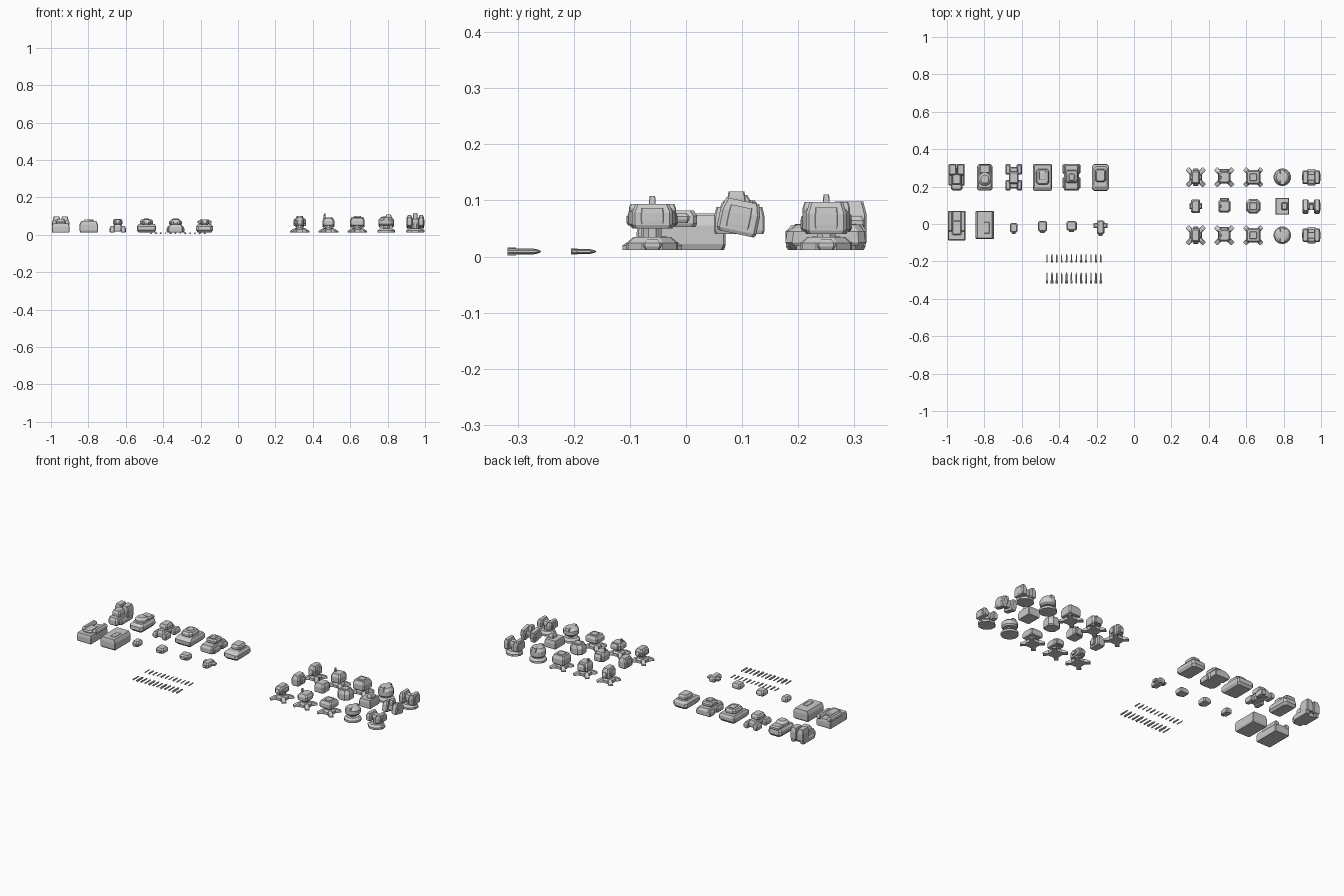
import bpy, math
from mathutils import Matrix

def mesh_from_rings(name, rings, mat):
    n = len(rings[0])
    verts = [v for r in rings for v in r]
    faces = [tuple(range(n))[::-1], tuple(range(len(verts) - n, len(verts)))]
    for k in range(len(rings) - 1):
        for i in range(n):
            j = (i + 1) % n
            faces.append((k*n + i, k*n + j, k*n + n + j, k*n + n + i))
    me = bpy.data.meshes.new(name)
    me.from_pydata(verts, [], faces)
    ob = bpy.data.objects.new(name, me)
    bpy.context.collection.objects.link(ob)
    ob.matrix_world = mat
    return ob

def stack(name, x, y, secs, rx=0, rz=0, z=0):
    """Loft of chamfered rectangles: (z, half width, y0, y1, chamfer)."""
    rings = []
    for h, w, a, b, c in secs:
        rings.append([(w, a+c, h), (w, b-c, h), (w-c, b, h), (c-w, b, h),
                      (-w, b-c, h), (-w, a+c, h), (c-w, a, h), (w-c, a, h)])
    m = Matrix.Translation((x, y, z)) @ Matrix.Rotation(rz, 4, 'Z') @ Matrix.Rotation(rx, 4, 'X')
    return mesh_from_rings(name, rings, m)

def box(name, x, y, w, a, b, z0, z1, c=.003, t=.006, **kw):
    """Chamfered block with a tapered top."""
    zm = z0 + (z1 - z0) * .65
    return stack(name, x, y, [(z0, w-t/2, a+t/2, b-t/2, c), (z0+.006, w, a, b, c),
                              (zm, w, a, b, c), (z1, w-t, a+t, b-t, c)], **kw)

def drum(name, x, y, prof, sides=8):
    rings = [[(r*math.cos(math.tau*(i+.5)/sides), r*math.sin(math.tau*(i+.5)/sides), h)
              for i in range(sides)] for h, r in prof]
    return mesh_from_rings(name, rings, Matrix.Translation((x, y, 0)))

VX = [-.948, -.798, -.643, -.489, -.334, -.179]
Y = .25

# vehicle 1: twin rear lumps, tapered nose
x = VX[0]
box("hull_1", x, Y, .03, -.07, .05, .012, .055, .008)
for s in (-1, 1):
    box("rear_pod_1", x + s*.022, Y, .021, .01, .072, .03, .098, .004)
    box("track_1", x + s*.03, Y, .013, -.045, .065, .012, .045, .004)
box("cab_1", x, Y, .025, -.04, .02, .05, .085, .005)

# vehicle 2: rounded turret on a tapered hull
x = VX[1]
stack("hull_2", x, Y, [(.012, .032, -.06, .06, .01), (.025, .042, -.072, .07, .012),
                       (.045, .042, -.07, .068, .012), (.058, .033, -.055, .06, .01)])
drum("turret_2", x, Y-.01, [(.05, .036), (.07, .036), (.083, .022)], 12)
box("rear_deck_2", x, Y, .03, .02, .068, .05, .072)

# vehicle 3: narrow body with four corner pods
x = VX[2]
box("hull_3", x, Y, .024, -.06, .055, .018, .058, .006)
for s in (-1, 1):
    for a, b in ((-.07, -.015), (.015, .07)):
        box("track_pod_3", x + s*.03, Y, .014, a, b, .012, .046, .004)
box("turret_3", x, Y, .026, -.035, .03, .055, .084, .006)

# vehicle 4: broad tank
x = VX[3]
stack("hull_4", x, Y, [(.012, .042, -.06, .062, .006), (.025, .051, -.073, .072, .006),
                       (.045, .051, -.073, .072, .006), (.057, .044, -.055, .065, .006)])
box("turret_4", x, Y, .035, -.04, .045, .055, .082, .012)
box("hatch_4", x, Y, .018, -.015, .03, .08, .087)

# vehicle 5: notched tank
x = VX[4]
box("hull_5", x, Y, .04, -.072, .07, .012, .055, .006, .008)
for s in (-1, 1):
    for a, b in ((-.06, .0), (.018, .07)):
        box("fender_5", x + s*.036, Y, .011, a, b, .012, .046, .004)
box("turret_5", x, Y, .034, -.03, .04, .054, .078, .009)
box("hatch_5", x, Y, .018, -.02, .02, .075, .088)

# vehicle 6: wedge-backed tank
x = VX[5]
stack("hull_6", x, Y, [(.012, .036, -.06, .06, .01), (.025, .045, -.073, .07, .012),
                       (.045, .045, -.07, .068, .012), (.057, .034, -.05, .058, .01)])
box("turret_6", x, Y, .028, -.025, .045, .055, .083, .008)

# two large carriers
box("carrier_a", VX[0], 0, .047, -.088, .07, .012, .06, .003, .004)
for s in (-1, 1):
    box("carrier_a_rail", VX[0] + s*.034, 0, .013, -.04, .07, .05, .077)
box("carrier_a_deck", VX[0], 0, .026, -.06, .02, .055, .073, .006)
stack("carrier_b", VX[1], 0, [(.012, .045, -.075, .065, .003), (.022, .049, -.08, .07, .003),
                              (.055, .049, -.08, .07, .003), (.074, .04, -.076, .066, .003)])
box("carrier_b_hatch", VX[1]+.012, -.02, .014, -.03, .03, .07, .076, .002, .002)

# detached vehicle turrets
for i, (w, a, b) in enumerate([(.02, -.036, .016), (.025, -.03, .026), (.028, -.025, .026), (.02, -.045, .03)]):
    box("spare_turret", VX[i+2], -.01, w, a, b, .053, .082, .007)
    box("spare_turret_mantlet", VX[i+2], -.01, w*.5, a-.008, a+.012, .057, .072, .002, .002)
    if i == 3:
        box("spare_turret_pods", VX[i+2], -.01, .038, -.012, .016, .06, .078)

# two rows of missiles
for row, (y0, y1, r0) in enumerate([(-.205, -.16, .0045), (-.318, -.258, .0058)]):
    for i in range(12):
        r = r0 * (.65, 1, .8)[i % 3]
        x = -.465 + i*.0261
        L = y1 - y0
        prof = [(0, r*.7), (L*.08, r), (L*.75, r), (L*.92, r*.6), (L, r*.15)]
        ob = drum("missile", 0, 0, prof)
        ob.matrix_world = Matrix.Translation((x, y0, .009)) @ Matrix.Rotation(-math.pi/2, 4, 'X')
        f = r * 1.25
        for w, h in ((f, .0008), (.0008, f)):
            stack("missile_fins", x, y0, [(.009-h, w, 0, L*.25, .0003), (.009+h, w, 0, L*.25, .0003)])

# defence turrets
TX = [.33, .483, .638, .793, .948]

def base(x, y, i):
    if i < 3:
        for k in (1, -1):
            stack("cross_foot", x, y, [(.012, .012, -.065, .065, .002), (.02, .012, -.065, .065, .002),
                                       (.033, .009, -.04, .04, .002)], rz=k*math.pi/4)
        drum("base_hub", x, y, [(.012, .036), (.028, .036), (.037, .026)])
    else:
        drum("round_base", x, y, [(.012, .047), (.024, .047), (.035, .034)], 16 if i == 3 else 8)
        if i == 4:
            for s in (-1, 1):
                box("base_foot", x + s*.038, y, .011, -.016, .016, .012, .03)
    drum("neck", x, y, [(.03, .018), (.06, .018)])

def head(x, y, i, z0, z1, row):
    m = (z0 + z1) / 2
    if i == 0:
        box("narrow_head", x, y, .024, -.036, .036, z0, z1, .006, .008)
        box("side_drums", x, y, .034, -.016, .016, z0+.008, z1-.012)
        if row != 1:
            box("front_block", x, y, .014, -.046, .046, z0+.005, m+.008)
    elif i == 1:
        box("box_head", x, y, .032, -.034, .034, z0, z1-.006, .008, .008)
        box("sensor_mast", x-.02, y, .005, -.006, .006, m, z1+.014, .001, .001)
        box("rear_block", x, y, .024, .01, .044, z0+.004, m+.014)
    elif i == 2:
        c = .018 if row == 1 else .006
        box("square_head", x, y, .039, -.039, .039, z0, z1-.004, c, .008)
        box("head_cap", x, y, .02, -.02, .02, z1-.01, z1, .004, .002)
    elif i == 3 and row != 1:
        drum("dome_head", x, y, [(z0, .036), (z0+.008, .043), (m+.008, .043), (z1-.004, .032), (z1, .02)], 16)
        box("dome_ridge", x, y, .014, -.042, .042, m, z1, .002, .003)
    elif i == 3:
        box("launcher_block", x, y, .037, -.045, .045, z0, z1-.012, .003, .004)
        box("launcher_cap", x+.012, y, .016, -.02, .02, z1-.02, z1+.01)
    else:
        rx = math.radians(-12) if row == 1 else 0
        h = (z1 - z0) / 2
        for s in (-1, 1):
            box("twin_pod", x + s*.031, y, .016, -.036, .036, -h, h, .005, .006, rx=rx, z=m)
            box("pod_plate", x + s*.046, y, .002, -.02, .02, -h*.65, h*.65, .001, .001, rx=rx, z=m)
        box("pod_bridge", x, y, .03, -.018, .018, -h*.6, h*.6, .003, .004, rx=rx, z=m)

for i, x in enumerate(TX):
    base(x, .25, i)
    head(x, .25, i, .04, .097, 0)
    head(x, .095, i, .04, .1, 1)
    base(x, -.06, i)
    head(x, -.06, i, .05, .094, 2)
# small details on the floating twin pods
box("pod_sight", TX[4], .09, .012, -.016, .016, .085, .116, .002, .002)
